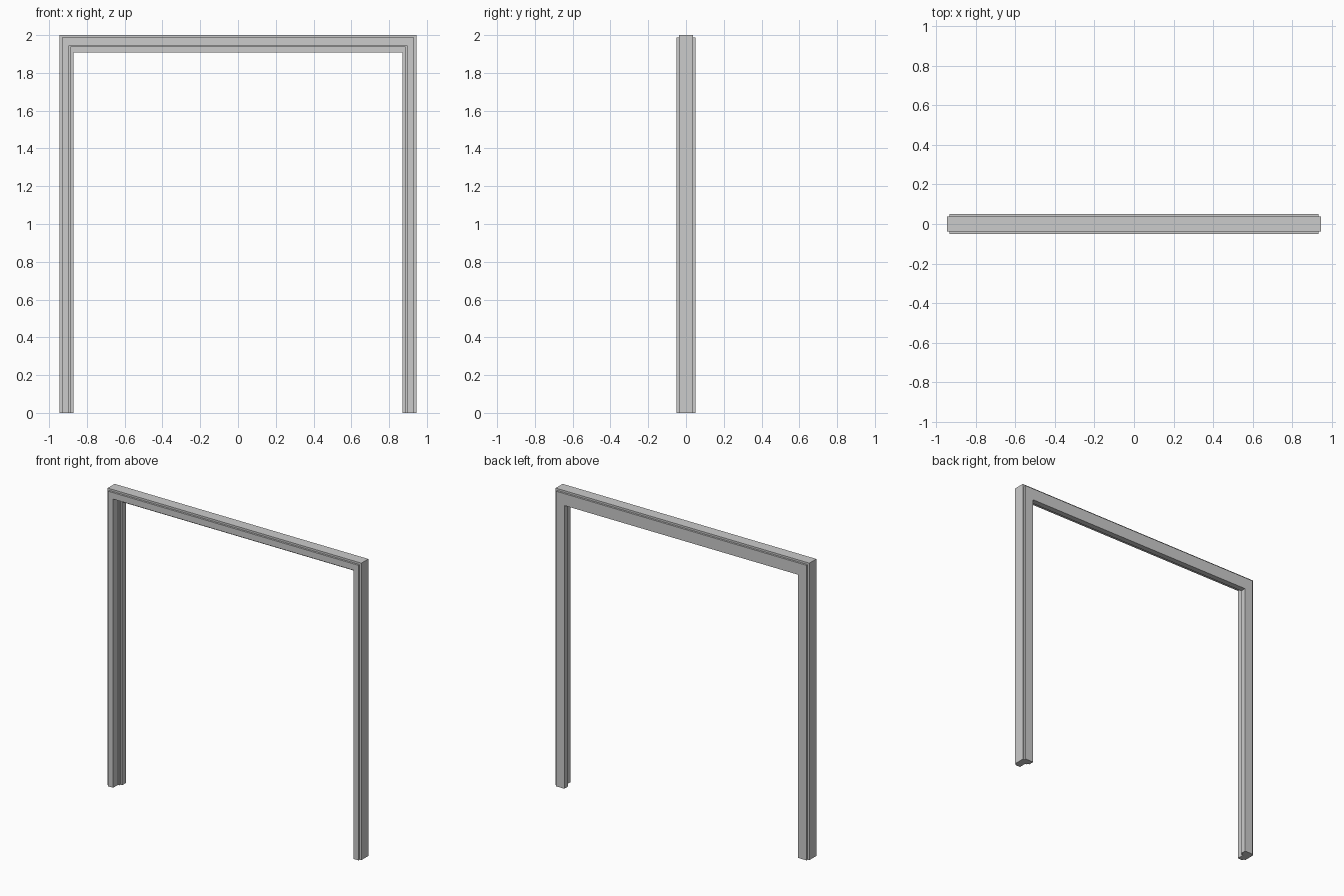
import bpy, bmesh

if "Cube" in bpy.data.objects:
    bpy.data.objects.remove(bpy.data.objects["Cube"])

# Cross-section of the frame: (leg depth, header depth, y), from outside edge inward
PROFILE = [
    (0.000, 0.000, -0.037), (0.012, 0.013, -0.037), (0.012, 0.013, -0.050),
    (0.050, 0.056, -0.050), (0.050, 0.056, 0.000), (0.060, 0.061, 0.000),
    (0.060, 0.061, 0.012), (0.074, 0.093, 0.012), (0.074, 0.093, 0.050),
    (0.012, 0.013, 0.050), (0.012, 0.013, 0.037), (0.000, 0.000, 0.037),
]
HALF_W, TOP = 0.945, 2.0


def loft(name, rings):
    """Skin matching rings of points and cap both ends."""
    bm = bmesh.new()
    loops = [[bm.verts.new(p) for p in ring] for ring in rings]
    n = len(loops[0])
    for a, b in zip(loops, loops[1:]):
        for i in range(n):
            j = (i + 1) % n
            bm.faces.new((a[i], a[j], b[j], b[i]))
    bm.faces.new(loops[0])
    bm.faces.new(loops[-1][::-1])
    bmesh.ops.recalc_face_normals(bm, faces=bm.faces)
    mesh = bpy.data.meshes.new(name)
    bm.to_mesh(mesh)
    bm.free()
    obj = bpy.data.objects.new(name, mesh)
    bpy.context.collection.objects.link(obj)
    return obj


def foot(side):
    return [(side * (HALF_W - u), y, 0) for u, v, y in PROFILE]


def corner(side):
    return [(side * (HALF_W - u), y, TOP - v) for u, v, y in PROFILE]


# One continuous rebated frame, mitred at both top corners
loft("door_frame", [foot(-1), corner(-1), corner(1), foot(1)])
